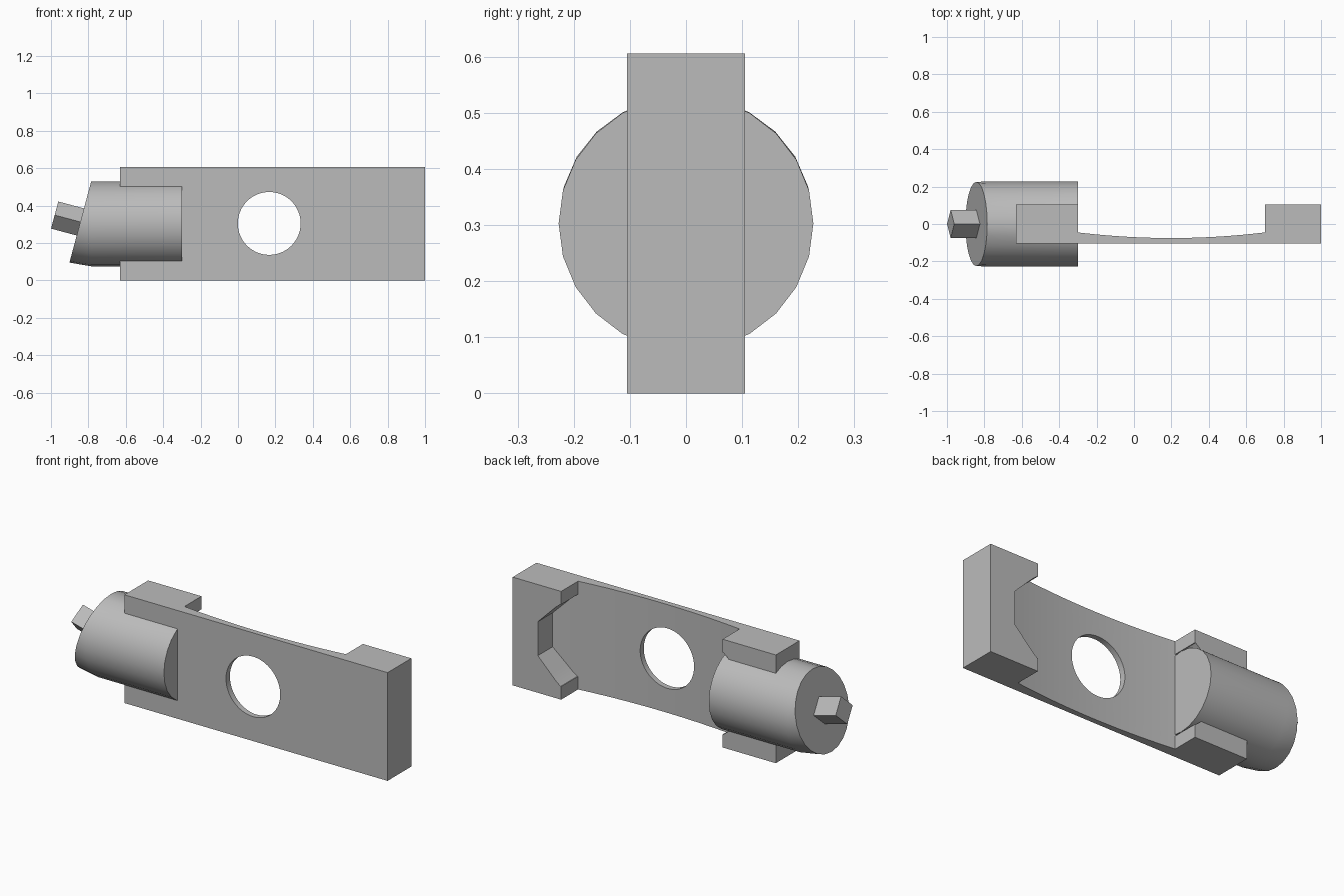
import bpy, bmesh
from math import cos, sin, pi, radians
from mathutils import Vector

old = bpy.data.objects.get("Cube")
if old:
    bpy.data.objects.remove(old)

MID_Z = 0.303
PLATE_MID = 0.2      # middle of the hollowed span along x
HALF_Y = 0.105

grey = bpy.data.materials.new("plain grey")
grey.use_nodes = True
grey.diffuse_color = (0.5, 0.5, 0.5, 1)
grey.node_tree.nodes["Principled BSDF"].inputs["Base Color"].default_value = (0.5, 0.5, 0.5, 1)


def loft(name, rings):
    """Solid skinned through rings that all have the same point count."""
    bm = bmesh.new()
    loops = [[bm.verts.new(p) for p in ring] for ring in rings]
    n = len(loops[0])
    for a, b in zip(loops, loops[1:]):
        for i in range(n):
            j = (i + 1) % n
            bm.faces.new((a[i], a[j], b[j], b[i]))
    bm.faces.new(loops[0])
    bm.faces.new(loops[-1])
    bmesh.ops.recalc_face_normals(bm, faces=bm.faces)
    mesh = bpy.data.meshes.new(name)
    bm.to_mesh(mesh)
    bm.free()
    mesh.materials.append(grey)
    obj = bpy.data.objects.new(name, mesh)
    bpy.context.collection.objects.link(obj)
    return obj


def select(obj):
    bpy.ops.object.select_all(action='DESELECT')
    obj.select_set(True)
    bpy.context.view_layer.objects.active = obj


def smooth(obj, angle=25):
    select(obj)
    bpy.ops.object.shade_smooth_by_angle(angle=radians(angle))


def cut(obj, cutter):
    mod = obj.modifiers.new("cut", 'BOOLEAN')
    mod.operation = 'DIFFERENCE'
    mod.solver = 'EXACT'
    mod.object = cutter
    select(obj)
    bpy.ops.object.modifier_apply(modifier=mod.name)
    bpy.data.objects.remove(cutter)


def section(x, y0, y1, half_z):
    return [(x, y0, MID_Z - half_z), (x, y1, MID_Z - half_z),
            (x, y1, MID_Z + half_z), (x, y0, MID_Z + half_z)]


def hollow_cutter(name, half_x, height, steps=40):
    """Cutter with a gently curved floor; height(d) is its half height."""
    rings = []
    for i in range(steps + 1):
        d = half_x * (2 * i / steps - 1)
        floor = -0.075 + 0.12 * d * d
        rings.append(section(PLATE_MID + d, floor, 0.3, height(abs(d))))
    return loft(name, rings)


def ring(centre, radius, sides, tilt=0.0):
    """Ring around the x axis, leaning back by the tilt angle."""
    pts = []
    for i in range(sides):
        a = 2 * pi * i / sides
        up = radius * sin(a)
        pts.append(Vector(centre) + Vector((up * sin(tilt), radius * cos(a), up * cos(tilt))))
    return pts


# Plate with thick end blocks, curved hollow and chamfered end pockets
plate = loft("plate", [section(x, -HALF_Y, HALF_Y, MID_Z) for x in (-0.63, 1.0)])
cut(plate, hollow_cutter("hollow", 0.5, lambda d: 0.4))
cut(plate, hollow_cutter("pocket", 0.644, lambda d: min(0.23, 0.095 + 0.644 - d), 46))

# Round window through the plate
bpy.ops.mesh.primitive_cylinder_add(vertices=64, radius=0.168, depth=1,
                                    location=(0.167, 0, 0.305), rotation=(pi / 2, 0, 0))
cut(plate, bpy.context.object)
smooth(plate)

# Barrel with a slanted outer end
TILT = radians(15)
face = Vector((-0.843, 0, 0.313))
barrel = loft("barrel", [ring(face, 0.225, 24, TILT),
                         ring((-0.785, 0, MID_Z), 0.227, 24),
                         ring((-0.3, 0, MID_Z), 0.227, 24)])
smooth(barrel)

# Square peg standing out of the slanted end
out = Vector((-cos(TILT), 0, sin(TILT)))
peg = loft("peg", [ring(face - out * 0.02, 0.075, 4, TILT),
                   ring(face + out * 0.142, 0.075, 4, TILT)])
